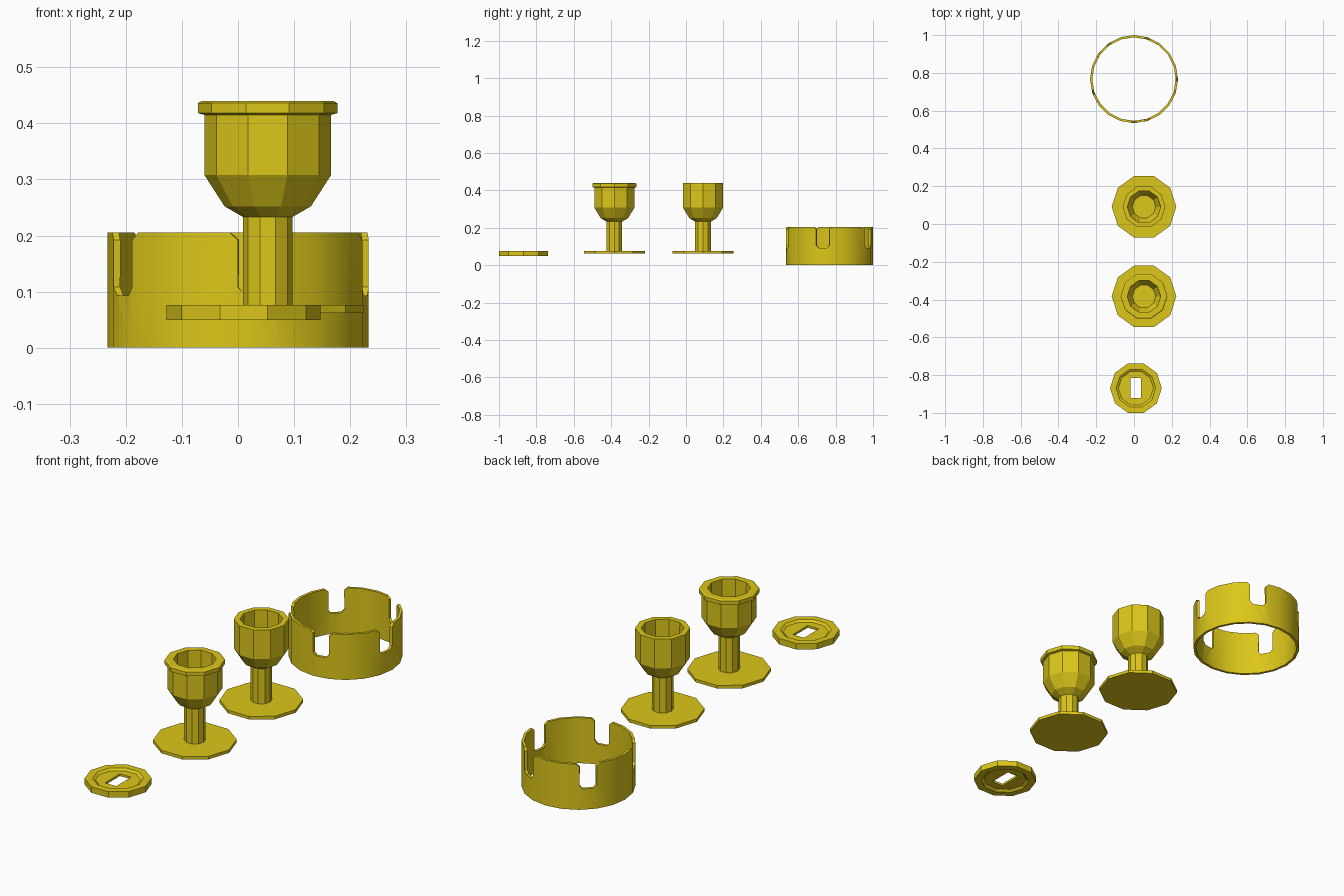
import bpy, bmesh
from math import cos, sin, radians
from mathutils import Vector

if "Cube" in bpy.data.objects:
    bpy.data.objects.remove(bpy.data.objects["Cube"])

mat = bpy.data.materials.new("yellow")
mat.diffuse_color = (0.72, 0.57, 0.01, 1)
mat.use_nodes = True
mat.node_tree.nodes["Principled BSDF"].inputs["Base Color"].default_value = mat.diffuse_color


def finish(bm, name, loc):
    bmesh.ops.recalc_face_normals(bm, faces=bm.faces)
    me = bpy.data.meshes.new(name)
    bm.to_mesh(me)
    bm.free()
    ob = bpy.data.objects.new(name, me)
    ob.location = loc
    me.materials.append(mat)
    bpy.context.collection.objects.link(ob)
    return ob


def circle(r, z, n=10):
    return [(r * cos(radians(360 / n * i)), r * sin(radians(360 / n * i)), z) for i in range(n)]


def skin(name, rings, loc, closed=False):
    """Connect equal-sized rings; cap the ends, or join last to first if closed."""
    bm = bmesh.new()
    vs = [[bm.verts.new(p) for p in ring] for ring in rings]
    n = len(vs[0])
    pairs = list(zip(vs, vs[1:])) + ([(vs[-1], vs[0])] if closed else [])
    for a, b in pairs:
        for i in range(n):
            j = (i + 1) % n
            bm.faces.new((a[i], a[j], b[j], b[i]))
    if not closed:
        bm.faces.new(vs[0])
        bm.faces.new(vs[-1])
    return finish(bm, name, loc)


# Ten-sided cups on stems with flat feet
foot = [(0.171, 0.062), (0.171, 0.076), (0.044, 0.076), (0.044, 0.233),
        (0.077, 0.252), (0.113, 0.308)]
inside = [(0.088, 0.44), (0.086, 0.31), (0.062, 0.265)]
lip = [(0.113, 0.415), (0.124, 0.418), (0.124, 0.436), (0.117, 0.44)]
plain = [(0.113, 0.44)]
for name, edge, y in (("lipped_cup", lip, -0.383), ("plain_cup", plain, 0.091)):
    skin(name, [circle(r, z) for r, z in foot + edge + inside], (0.053, y, 0))


# Disc with recessed faces and a rectangular through slot
def slot(z, w=0.028, h=0.053):
    pts = [(w, 0), (w, h / 2), (w, h), (-w, h), (-w, h / 2)]
    return [(x, y, z) for x, y in pts + [(-x, -y) for x, y in pts]]


disc = [(0.093, 0.058), (0.105, 0.049), (0.137, 0.049),
        (0.137, 0.076), (0.105, 0.076), (0.093, 0.068)]
skin("slotted_disc", [slot(0.058)] + [circle(r, z) for r, z in disc] + [slot(0.068)],
     (0.01, -0.869, 0), closed=True)

# Twenty-sided ring: every fourth panel is notched from the top
R, H = 0.233, 0.205
notched = [(0, 0), (1, 0), (1, 0.108), (0.8, 0.093), (0.2, 0.093), (0, 0.108)]
after = [(0, 0), (1, 0), (1, H), (0.2, H), (0, 0.192), (0, 0.108)]
middle = [(0, 0), (1, 0), (1, H), (0, H)]
before = [(0, 0), (1, 0), (1, 0.108), (1, 0.192), (0.8, H), (0, H)]
bm = bmesh.new()
for k in range(20):
    a, b = (Vector((R * cos(radians(18 * i)), R * sin(radians(18 * i)), 0)) for i in (k - 1, k))
    panel = (notched, after, middle, before)[k % 4]
    bm.faces.new([bm.verts.new(a.lerp(b, t) + Vector((0, 0, z))) for t, z in panel])
bmesh.ops.remove_doubles(bm, verts=bm.verts, dist=1e-4)
ring = finish(bm, "notched_ring", (0, 0.767, 0))
wall = ring.modifiers.new("wall", "SOLIDIFY")
wall.thickness = 0.012
wall.offset = -1
bpy.context.view_layer.objects.active = ring
ring.select_set(True)
bpy.ops.object.modifier_apply(modifier="wall")
bpy.ops.object.shade_smooth_by_angle(angle=radians(30))
